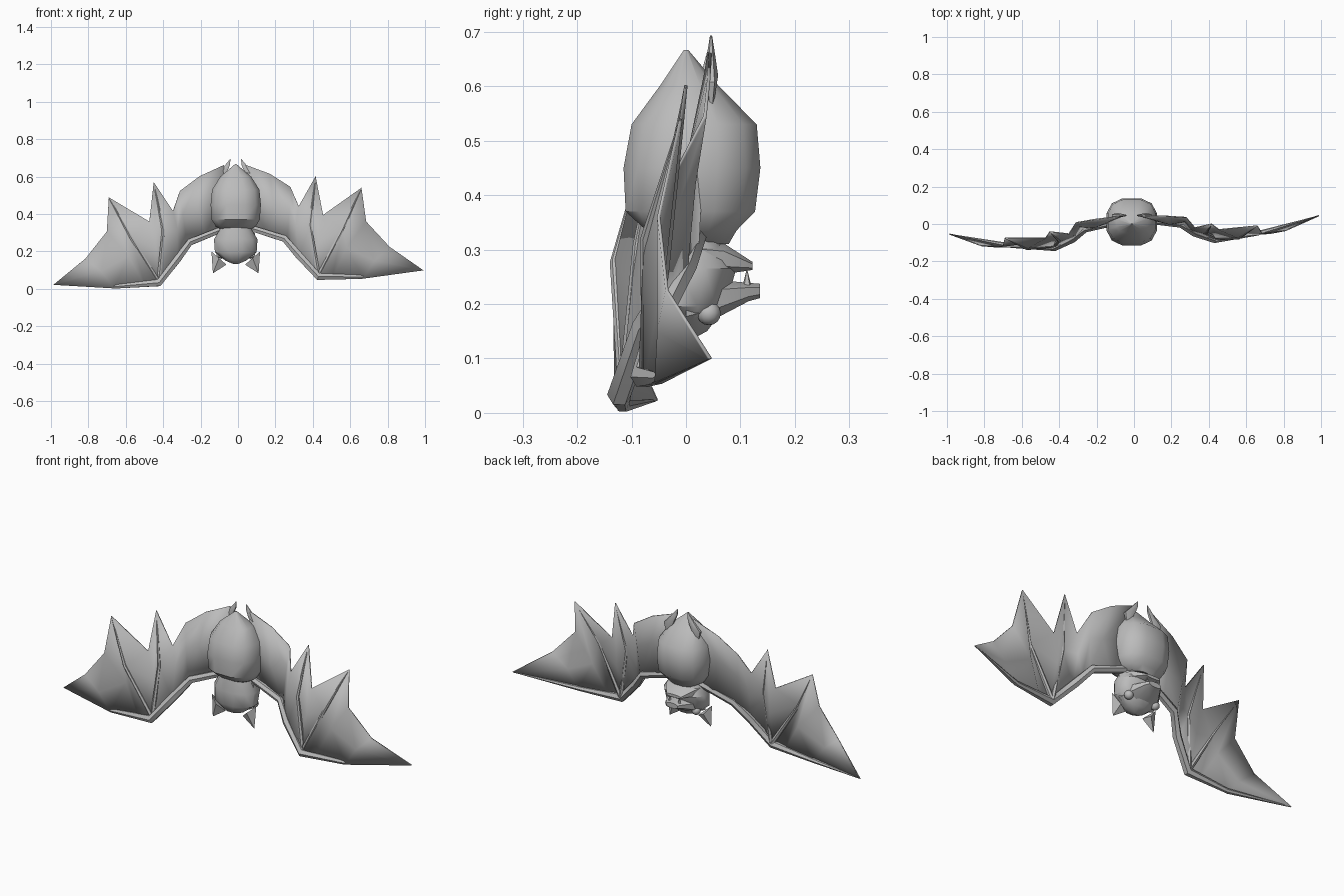
import bpy, math
from mathutils import Vector, Matrix

if "Cube" in bpy.data.objects:
    bpy.data.objects.remove(bpy.data.objects["Cube"])

grey = bpy.data.materials.new("soft_grey")
grey.use_nodes = True
grey.diffuse_color = (0.5, 0.5, 0.5, 1)
grey.node_tree.nodes["Principled BSDF"].inputs["Base Color"].default_value = (0.5, 0.5, 0.5, 1)
CX = -0.012


def make(name, verts, faces, angle=40):
    mesh = bpy.data.meshes.new(name)
    mesh.from_pydata([tuple(v) for v in verts], [], faces)
    mesh.materials.append(grey)
    obj = bpy.data.objects.new(name, mesh)
    bpy.context.collection.objects.link(obj)
    bpy.ops.object.select_all(action='DESELECT')
    obj.select_set(True)
    bpy.context.view_layer.objects.active = obj
    bpy.ops.object.mode_set(mode='EDIT')
    bpy.ops.mesh.select_all(action='SELECT')
    bpy.ops.mesh.normals_make_consistent(inside=False)
    bpy.ops.object.mode_set(mode='OBJECT')
    bpy.ops.object.shade_smooth_by_angle(angle=math.radians(angle))
    return obj


def loft(name, rings, sides=12, power=1.0, angle=40):
    """Skin rings given as (centre, first radius vector, second radius vector)."""
    verts, faces = [], []
    for c, u, v in rings:
        for i in range(sides):
            a = math.tau * (i + 0.5) / sides
            p, q = (math.copysign(abs(t) ** power, t) for t in (math.cos(a), math.sin(a)))
            verts.append(Vector(c) + Vector(u) * p + Vector(v) * q)
    for r in range(len(rings) - 1):
        for i in range(sides):
            j = (i + 1) % sides
            a, b = r * sides, (r + 1) * sides
            faces.append((a + i, a + j, b + j, b + i))
    faces += [tuple(range(sides)), tuple(range(len(verts) - sides, len(verts)))]
    return make(name, verts, faces, angle)


def stack(name, rows, **kw):
    """Loft upward; each row is height, centre y, x radius, y radius."""
    return loft(name, [((CX, y, z), (rx, 0, 0), (0, ry, 0)) for z, y, rx, ry in rows], **kw)


def snout(name, rows):
    """Loft backward; each row is y, centre height, x radius, z radius."""
    return loft(name, [((CX, y, z), (rx, 0, 0), (0, 0, rz)) for y, z, rx, rz in rows],
                sides=8, power=0.8, angle=25)


def rod(name, points, radii, sides=6):
    rings = []
    for i, p in enumerate(points):
        d = Vector(points[min(i + 1, len(points) - 1)]) - Vector(points[max(i - 1, 0)])
        u = d.cross(Vector((0, 1, 0))).normalized()
        v = d.cross(u).normalized()
        rings.append((p, u * radii[i], v * radii[i]))
    return loft(name, rings, sides)


# Body and head, hanging upside down with the face toward +y
stack("body", [(0.31, 0.02, 0.07, 0.06), (0.335, 0.01, 0.11, 0.085), (0.37, 0.008, 0.132, 0.122),
               (0.45, 0.011, 0.138, 0.129), (0.53, 0.015, 0.13, 0.118), (0.6, 0.006, 0.085, 0.056),
               (0.667, 0, 0.004, 0.004)], power=0.75)
stack("head", [(0.33, 0.0, 0.08, 0.065), (0.265, 0.01, 0.12, 0.085), (0.195, 0.0, 0.115, 0.075),
               (0.15, -0.005, 0.055, 0.045), (0.132, -0.005, 0.01, 0.01)], power=0.9)
snout("upper_snout", [(0.0, 0.2, 0.11, 0.05), (0.06, 0.21, 0.085, 0.036),
                      (0.115, 0.222, 0.05, 0.018), (0.136, 0.224, 0.035, 0.014)])
snout("lower_jaw", [(0.0, 0.28, 0.11, 0.05), (0.07, 0.283, 0.085, 0.03), (0.122, 0.27, 0.045, 0.008)])


def side_parts(side, name):
    def at(x, y, z):
        return Vector((CX + side * x, y, z))
    # Eye
    bpy.ops.mesh.primitive_uv_sphere_add(segments=12, ring_count=8, radius=0.022, location=at(0.078, 0.042, 0.183))
    eye = bpy.context.object
    eye.name = name + "_eye"
    eye.data.materials.append(grey)
    bpy.ops.object.shade_smooth()
    # Ear: hollowed pyramid
    make(name + "_ear",
         [at(0.13, -0.015, 0.2), at(0.09, -0.04, 0.165), at(0.05, -0.015, 0.13),
          at(0.09, 0.0, 0.15), at(0.122, -0.02, 0.083)],
         [(0, 1, 4), (1, 2, 4), (2, 3, 4), (3, 0, 4), (0, 3, 2, 1)], 20)
    # Fang
    loft(name + "_fang", [(at(0.028, 0.112, 0.235), (0.008, 0, 0), (0, 0.008, 0)),
                          (at(0.028, 0.112, 0.262), (0.001, 0, 0), (0, 0.001, 0))], 5)
    # Foot: flat pointed leaf
    loft(name + "_foot", [(at(x, 0.046, z), (w, 0, side * w * -0.4), (0, d, 0)) for x, z, w, d in
                          [(0.085, 0.56, 0.01, 0.004), (0.075, 0.62, 0.036, 0.013),
                           (0.05, 0.655, 0.022, 0.008), (0.03, 0.693, 0.002, 0.002)]], 6)


# Wing stations: trailing edge, ridge, leading edge
STATIONS = [
    ((0.035, 0.045, 0.665), (0.06, 0.03, 0.48), (0.07, 0.02, 0.31)),
    ((0.17, 0.042, 0.615), (0.19, 0.0, 0.45), (0.16, 0.02, 0.29)),
    ((0.28, 0.035, 0.545), (0.275, 0.015, 0.42), (0.265, 0.0, 0.257)),
    ((0.325, -0.02, 0.44), (0.31, -0.03, 0.34), (0.29, -0.025, 0.225)),
    ((0.415, 0.0, 0.602), (0.385, -0.05, 0.34), (0.325, -0.05, 0.17)),
    ((0.455, -0.03, 0.395), (0.43, -0.035, 0.25), (0.39, -0.075, 0.1)),
    ((0.66, -0.01, 0.54), (0.56, -0.075, 0.32), (0.44, -0.085, 0.05)),
    ((0.685, -0.05, 0.36), (0.58, -0.045, 0.22), (0.5, -0.075, 0.05)),
    ((0.81, -0.035, 0.225), (0.73, -0.05, 0.15), (0.67, -0.055, 0.056)),
    ((0.99, 0.045, 0.1), (0.985, 0.043, 0.099), (0.98, 0.042, 0.098)),
]
WRIST = (0.43, -0.07, 0.07)


def wing(side, name):
    # The right wing is held slightly lower and further forward
    def pose(p):
        x, y, z = p
        if side < 0:
            return Vector((-x - 0.078 * (z - 0.15), y - 0.1 * x, z - 0.078 * x))
        return Vector(p)
    verts = [pose(p) for s in STATIONS for p in s]
    faces = [(3 * i + k, 3 * i + k + 1, 3 * i + k + 4, 3 * i + k + 3)
             for i in range(len(STATIONS) - 1) for k in range(2)]
    membrane = make(name + "_wing_membrane", verts, faces, 50)
    thick = membrane.modifiers.new("thickness", 'SOLIDIFY')
    thick.thickness = 0.006
    thick.offset = 0
    # Arm and finger bones
    arm = [(0.07, 0.02, 0.325), (0.25, 0.0, 0.268), (0.32, -0.045, 0.185), (0.43, -0.08, 0.066),
           (0.66, -0.05, 0.064), (0.985, 0.043, 0.1)]
    rod(name + "_wing_arm", [pose(p) for p in arm], [0.018, 0.02, 0.022, 0.022, 0.012, 0.002])
    for k, n in ((4, "inner"), (6, "middle")):
        tip, ridge, _ = STATIONS[k]
        rod(f"{name}_{n}_finger", [pose(p) for p in (WRIST, ridge, tip)], [0.012, 0.009, 0.002])


for side, name in ((1, "left"), (-1, "right")):
    side_parts(side, name)
    wing(side, name)
